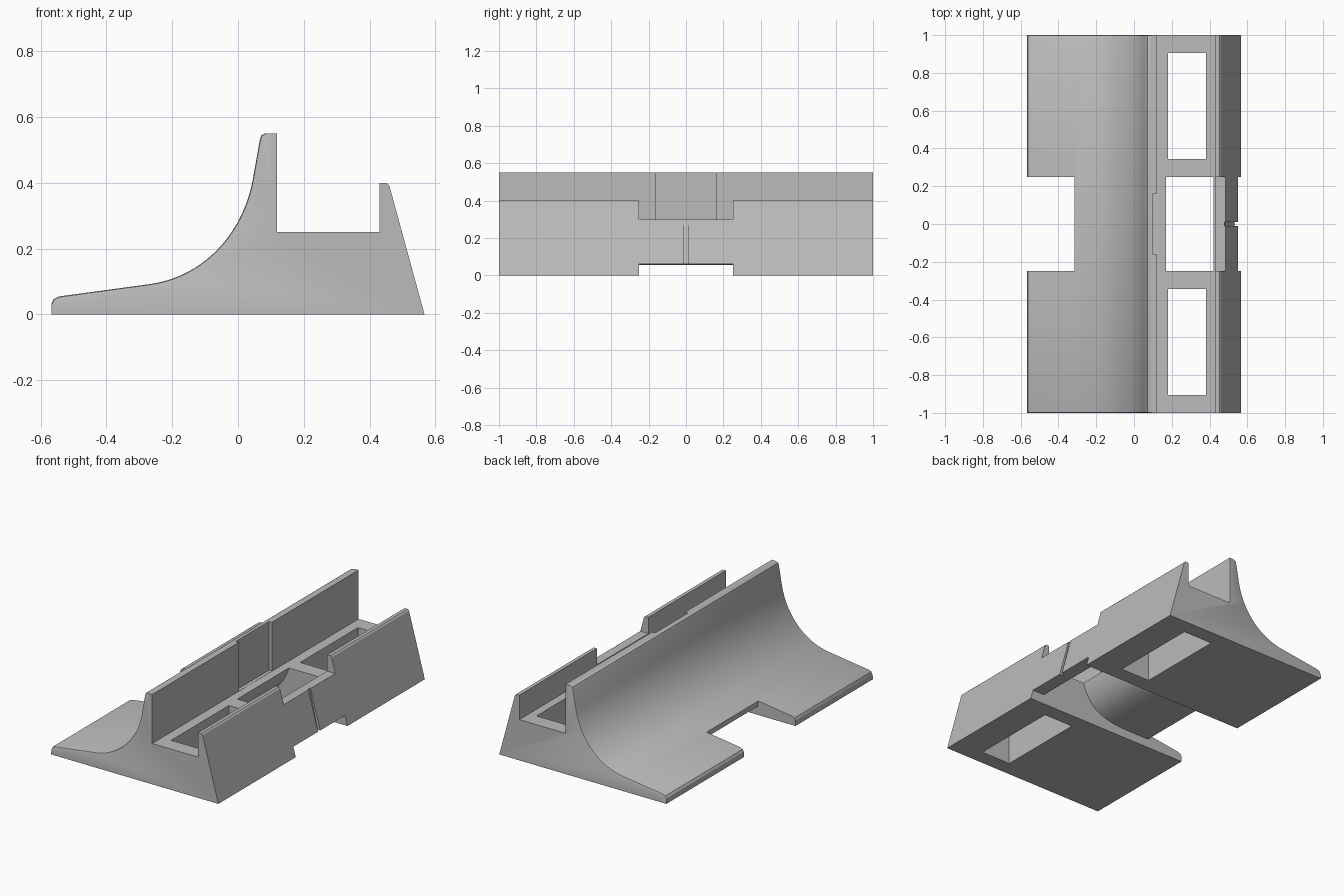
import bpy, bmesh, math
from mathutils import Vector

cube = bpy.data.objects.get("Cube")
if cube:
    bpy.data.objects.remove(cube, do_unlink=True)

grey = bpy.data.materials.new("grey_plastic")
grey.use_nodes = True
GREY = (0.5, 0.5, 0.5, 1)
grey.diffuse_color = GREY
grey.node_tree.nodes["Principled BSDF"].inputs["Base Color"].default_value = GREY


def bezier(a, b, c, d, steps=20):
    pts = []
    for i in range(steps + 1):
        t = i / steps
        s = 1 - t
        pts.append(tuple(s**3 * p + 3 * s * s * t * q + 3 * s * t * t * r + t**3 * w
                         for p, q, r, w in zip(a, b, c, d)))
    return pts


def extrude(name, profile, y0, y1, round_ends=False):
    """Extrude an x-z profile along y."""
    bm = bmesh.new()
    face = bm.faces.new([bm.verts.new((x, y0, z)) for x, z in profile])
    out = bmesh.ops.extrude_face_region(bm, geom=[face])
    moved = [v for v in out["geom"] if isinstance(v, bmesh.types.BMVert)]
    bmesh.ops.translate(bm, verts=moved, vec=(0, y1 - y0, 0))
    bmesh.ops.recalc_face_normals(bm, faces=bm.faces)
    if round_ends:
        # soften the end rims along the curved side only
        rim = [e for e in bm.edges
               if abs(e.verts[0].co.y - e.verts[1].co.y) < 0.001
               and all(v.co.x < 0.09 and v.co.z > 0.03 for v in e.verts)]
        bmesh.ops.bevel(bm, geom=rim, offset=0.008, segments=2,
                        profile=0.5, affect='EDGES')
    mesh = bpy.data.meshes.new(name)
    bm.to_mesh(mesh)
    bm.free()
    mesh.materials.append(grey)
    obj = bpy.data.objects.new(name, mesh)
    bpy.context.collection.objects.link(obj)
    return obj


def box(name, x0, x1, y0, y1, z0, z1):
    return extrude(name, [(x0, z0), (x1, z0), (x1, z1), (x0, z1)], y0, y1)


# Main body: thin rounded lip, concave ramp, tall wall, channel, low sloped wall
ramp = bezier((-0.27, 0.092), (-0.10, 0.115), (0.015, 0.25), (0.045, 0.41))
body_profile = ([(-0.567, 0), (-0.567, 0.033), (-0.56, 0.047), (-0.543, 0.055)]
                + ramp
                + [(0.066, 0.53), (0.071, 0.545), (0.082, 0.55), (0.118, 0.55),
                   (0.118, 0.25), (0.43, 0.25), (0.43, 0.4), (0.452, 0.4),
                   (0.46, 0.392), (0.567, 0)])
body = extrude("stand_body", body_profile, -1, 1, True)

# Curved hollow under the middle, open through the channel floor
hollow_profile = ([(-0.7, -0.1), (-0.7, 0.055)]
                  + bezier((-0.15, 0.055), (0.06, 0.06), (0.13, 0.12), (0.17, 0.25))
                  + [(0.17, 0.35), (0.41, 0.35), (0.41, 0.29), (0.468, 0.06),
                     (0.7, 0.06), (0.7, -0.1)])
cutters = [
    extrude("hollow_cutter", hollow_profile, -0.25, 0.25),
    box("lip_notch_cutter", -0.8, -0.315, -0.25, 0.25, -0.2, 0.3),
    box("low_wall_cutter", 0.35, 0.8, -0.25, 0.25, 0.3, 0.7),
    box("tall_wall_recess_cutter", 0.098, 0.16, -0.16, 0.16, 0.251, 0.7),
    extrude("groove_cutter", [(0.474, 0.32), (0.54, 0.03), (0.7, 0.03), (0.7, 0.32)],
            -0.01, 0.01),
]
# Through windows in the channel floor
for side, y in (("right", -0.905), ("left", 0.345)):
    cutters.append(box(side + "_window_cutter", 0.18, 0.38, y, y + 0.56, -0.2, 0.35))

for c in cutters:
    c.hide_render = True
    m = body.modifiers.new(c.name, 'BOOLEAN')
    m.operation = 'DIFFERENCE'
    m.solver = 'EXACT'
    m.object = c

# Apply the cuts and discard the cutters
bpy.ops.object.select_all(action='DESELECT')
body.select_set(True)
bpy.context.view_layer.objects.active = body
for m in list(body.modifiers):
    bpy.ops.object.modifier_apply(modifier=m.name)
for c in cutters:
    bpy.data.objects.remove(c, do_unlink=True)
bpy.ops.object.shade_smooth_by_angle(angle=math.radians(25))
